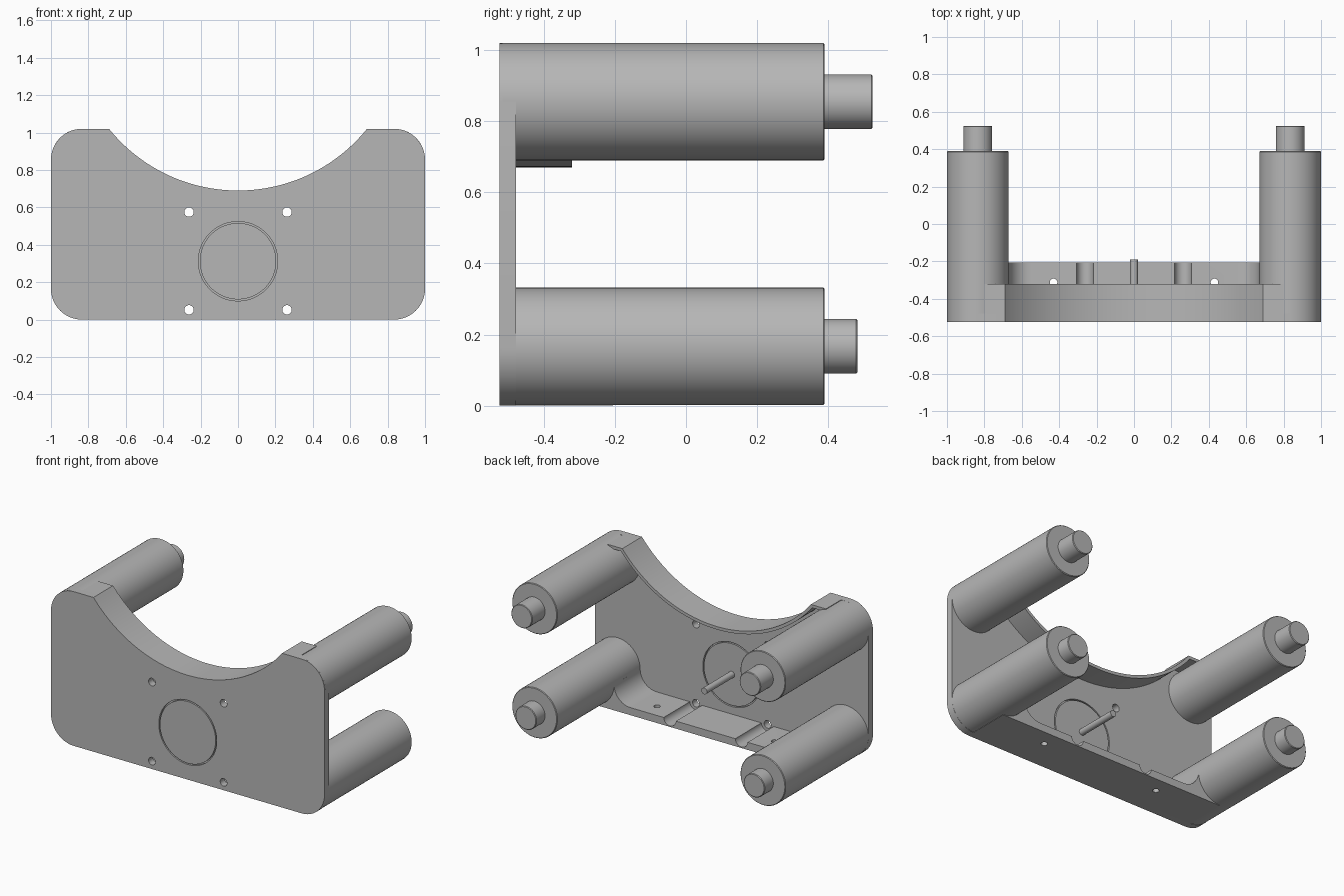
import bpy
import bmesh
from math import sin, cos, pi, asin, radians, sqrt

if "Cube" in bpy.data.objects:
    bpy.data.objects.remove(bpy.data.objects["Cube"], do_unlink=True)

grey = bpy.data.materials.new("light grey")
grey.use_nodes = True
colour = (0.47, 0.47, 0.47, 1)
grey.diffuse_color = colour
grey.node_tree.nodes["Principled BSDF"].inputs["Base Color"].default_value = colour

FRONT, BACK = -0.525, -0.478
TOP, POST_R, POST_X = 1.02, 0.165, 0.835
POST_LOW, POST_HIGH = 0.167, 0.855
ARC_R, ARC_Z, RIM_R = 0.886, 1.576, 0.906


def arc(cx, cz, r, start, end, n):
    """Points of an arc in the x-z plane, angles in radians."""
    angles = [start + (end - start) * i / n for i in range(n + 1)]
    return [(cx + r * cos(a), cz + r * sin(a)) for a in angles]


def prism(name, outline, y0, y1):
    """Extrude an x-z outline from y0 to y1."""
    bm = bmesh.new()
    face = bm.faces.new([bm.verts.new((x, y0, z)) for x, z in outline])
    ext = bmesh.ops.extrude_face_region(bm, geom=[face])
    verts = [v for v in ext["geom"] if isinstance(v, bmesh.types.BMVert)]
    bmesh.ops.translate(bm, verts=verts, vec=(0, y1 - y0, 0))
    bmesh.ops.recalc_face_normals(bm, faces=bm.faces)
    mesh = bpy.data.meshes.new(name)
    bm.to_mesh(mesh)
    bm.free()
    mesh.materials.append(grey)
    obj = bpy.data.objects.new(name, mesh)
    bpy.context.collection.objects.link(obj)
    return obj


def rod(name, x, z, r, y0, y1, n=64):
    """Cylinder lying along y."""
    return prism(name, arc(x, z, r, 0, 2 * pi, n)[:-1], y0, y1)


def activate(obj):
    bpy.ops.object.select_all(action="DESELECT")
    obj.select_set(True)
    bpy.context.view_layer.objects.active = obj


def cut(obj, cutter):
    activate(obj)
    mod = obj.modifiers.new("cut", "BOOLEAN")
    mod.operation = "DIFFERENCE"
    mod.solver = "EXACT"
    mod.object = cutter
    bpy.ops.object.modifier_apply(modifier=mod.name)
    bpy.data.objects.remove(cutter, do_unlink=True)


def finish(obj, bevel=0):
    activate(obj)
    if bevel:
        mod = obj.modifiers.new("edge", "BEVEL")
        mod.width = bevel
        mod.segments = 1
        mod.limit_method = "ANGLE"
        mod.angle_limit = radians(60)
        bpy.ops.object.modifier_apply(modifier=mod.name)
    bpy.ops.object.shade_smooth_by_angle(angle=radians(30))


def scoop(r, z, n):
    """Lower arc of the big circle, left to right, ending at height z."""
    half = asin(sqrt(r * r - (ARC_Z - z) ** 2) / r)
    return arc(0, ARC_Z, r, -pi / 2 - half, -pi / 2 + half, n)


# Front plate with rounded corners and a scooped top
plate_outline = scoop(ARC_R, TOP, 64)
plate_outline += arc(1 - POST_R, TOP - POST_R, POST_R, pi / 2, 0, 12)
plate_outline += arc(1 - POST_R, POST_R, POST_R, 0, -pi / 2, 12)
plate_outline += arc(POST_R - 1, POST_R, POST_R, -pi / 2, -pi, 12)
plate_outline += arc(POST_R - 1, TOP - POST_R, POST_R, pi, pi / 2, 12)
plate = prism("front_plate", plate_outline, FRONT, BACK)
for x in (-0.262, 0.262):
    for z in (0.052, 0.575):
        cut(plate, rod("hole_cutter", x, z, 0.025, -0.6, -0.4, 32))

# Round disc set in the plate, with a fine groove around it
cut(plate, rod("disc_cutter", 0, 0.312, 0.212, -0.6, -0.4, 96))
finish(plate)
finish(rod("disc_backing", 0, 0.312, 0.215, -0.51, -0.493, 96))
finish(rod("centre_disc", 0, 0.312, 0.204, FRONT, BACK, 96))
finish(rod("centre_pin", 0, 0.312, 0.021, -0.5, -0.19, 32))

# Thin rim behind the scoop, with flat tabs reaching towards the posts
rim_outline = scoop(ARC_R, TOP, 64) + [(0.8, TOP), (0.8, 1.0)]
rim_outline += scoop(RIM_R, 1.0, 64)[::-1] + [(-0.8, 1.0), (-0.8, TOP)]
finish(prism("scoop_rim", rim_outline, -0.5, -0.32))

# Bottom ledge, curving up into the lower posts
right_curve = arc(0.55, 0.17, 0.12, 0, -pi / 2, 12)
left_curve = [(-x, z) for x, z in reversed(right_curve)]
ledge_outline = [(-POST_X, 0), (POST_X, 0), (POST_X, 0.17)]
ledge_outline += right_curve + left_curve + [(-POST_X, 0.17)]
ledge = prism("bottom_ledge", ledge_outline, -0.5, -0.205)
for x in (-0.262, 0.262):
    cut(ledge, rod("channel_cutter", x, 0.052, 0.045, -0.6, -0.1, 32))
for x in (-0.43, 0.43):
    drill = rod("drill_cutter", 0, 0, 0.02, -0.3, 0.3, 32)
    drill.rotation_euler = (pi / 2, 0, 0)
    drill.location = (x, -0.312, 0)
    bpy.context.view_layer.update()
    cut(ledge, drill)
finish(ledge)

# Four posts, each with a narrower end pin
for side, x in (("left", POST_X), ("right", -POST_X)):
    for level, z, tip in (("upper", POST_HIGH, 0.525), ("lower", POST_LOW, 0.482)):
        finish(rod(f"{side}_{level}_post", x, z, POST_R, -0.52, 0.39), 0.004)
        finish(rod(f"{side}_{level}_pin", x, z, 0.077, 0.37, tip, 48), 0.004)
